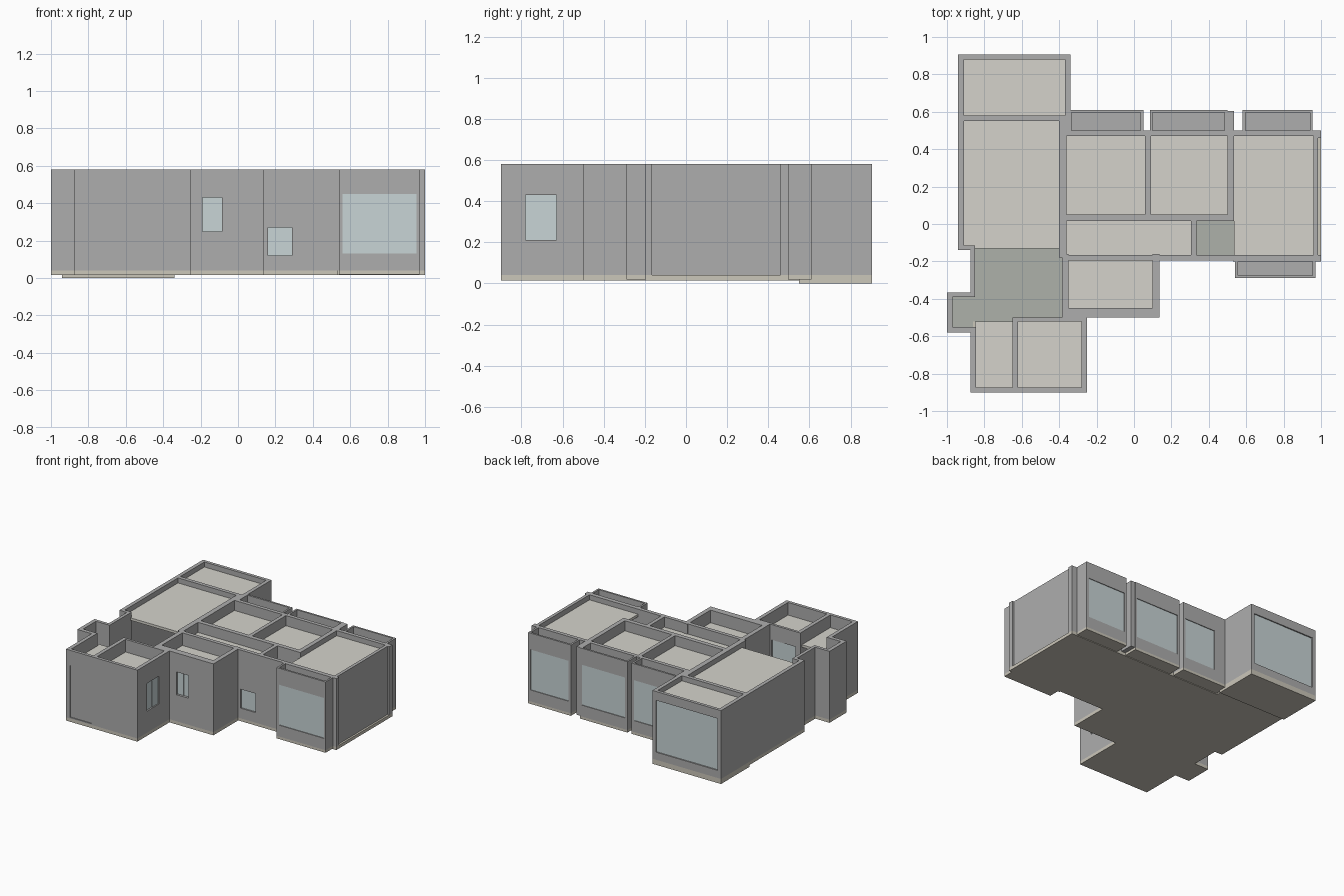
import bpy, bmesh

if "Cube" in bpy.data.objects:
    bpy.data.objects.remove(bpy.data.objects["Cube"])

TOP, BASE = 0.58, 0.04


def material(name, rgb):
    m = bpy.data.materials.new(name)
    m.diffuse_color = (*rgb, 1)
    m.use_nodes = True
    m.node_tree.nodes["Principled BSDF"].inputs["Base Color"].default_value = m.diffuse_color
    return m


WALL = material("wall_grey", (0.42, 0.42, 0.42))
SLAB = material("slab_beige", (0.60, 0.57, 0.49))
CEIL = material("ceiling_cream", (0.66, 0.65, 0.60))
FLOOR = material("floor_grey_green", (0.42, 0.44, 0.40))
GLASS = material("glass_pale_blue", (0.58, 0.66, 0.67))


def build(name, boxes, mat):
    """One object made of boxes (x0, x1, y0, y1, z0, z1)."""
    bm = bmesh.new()
    for x0, x1, y0, y1, z0, z1 in boxes:
        vs = bmesh.ops.create_cube(bm, size=1)["verts"]
        for v in vs:
            v.co = ((x0 + x1) / 2 + v.co.x * (x1 - x0),
                    (y0 + y1) / 2 + v.co.y * (y1 - y0),
                    (z0 + z1) / 2 + v.co.z * (z1 - z0))
    me = bpy.data.meshes.new(name)
    bm.to_mesh(me)
    bm.free()
    me.materials.append(mat)
    ob = bpy.data.objects.new(name, me)
    bpy.context.collection.objects.link(ob)
    return ob


def wall(name, x0, x1, y0, y1, hole=None, fill=GLASS, base=BASE):
    """Straight wall, with an optional opening (a, b, z0, z1) filled by sashes."""
    if not hole:
        return build(name, [(x0, x1, y0, y1, base, TOP)], WALL)
    a, b, z0, z1 = hole
    along_x = x1 - x0 > y1 - y0

    def part(s, e, zl, zh, d0=0.0, d1=1.0):
        if along_x:
            return (s, e, y0 + d0 * (y1 - y0), y0 + d1 * (y1 - y0), zl, zh)
        return (x0 + d0 * (x1 - x0), x0 + d1 * (x1 - x0), s, e, zl, zh)

    s, e = (x0, x1) if along_x else (y0, y1)
    pieces = [part(s, a, base, TOP), part(b, e, base, TOP), part(a, b, z1, TOP)]
    if z0 > base + 0.001:
        pieces.append(part(a, b, base, z0))
    build(name, pieces, WALL)
    if fill is WALL:
        build(name + "_door", [part(a, b, z0, z1, 0.25, 0.75)], WALL)
    else:
        m = (a + b) / 2
        build(name + "_sashes", [part(a, m, z0, z1, 0.35, 0.6),
                                 part(m, b, z0, z1, 0.4, 0.65)], GLASS)


# Floor slabs
build("floor_slab", [(x0, x1, y0, y1, 0.015, BASE) for x0, x1, y0, y1 in [
    (-0.94, -0.36, -0.14, 0.55), (-0.875, -0.385, -0.5, -0.14), (-1, -0.875, -0.58, -0.365),
    (-0.875, -0.25, -0.9, -0.5), (-0.385, 0.135, -0.5, -0.19), (-0.385, 0.53, -0.19, 0.02),
    (-0.36, 0.53, 0.02, 0.5), (0.53, 1, -0.2, 0.5)]], SLAB)
build("balcony_slab", [(-0.94, -0.34, 0.55, 0.905, 0, BASE)], SLAB)
build("open_floor", [(-0.86, -0.38, -0.52, -0.13, 0.035, 0.046),
                     (-0.98, -0.86, -0.56, -0.38, 0.035, 0.046),
                     (0.32, 0.54, -0.17, 0.02, 0.035, 0.046)], FLOOR)

# Recessed ceilings: high in main rooms, lower elsewhere
for i, (x0, x1, y0, y1, z) in enumerate([
        (-0.915, -0.365, 0.575, 0.885, 0.54), (-0.915, -0.395, -0.13, 0.555, 0.54),
        (-0.365, 0.065, 0.045, 0.475, 0.50), (0.085, 0.505, 0.045, 0.475, 0.50),
        (0.535, 0.965, -0.17, 0.475, 0.54), (-0.365, 0.31, -0.165, 0.02, 0.50),
        (-0.355, 0.105, -0.455, -0.185, 0.48), (-0.625, -0.275, -0.88, -0.515, 0.48),
        (-0.85, -0.645, -0.88, -0.52, 0.48)]):
    build(f"ceiling_{i + 1}", [(x0, x1, y0, y1, z - 0.02, z)], CEIL)

# Outer walls
wall("balcony_window_wall", -0.94, -0.34, 0.88, 0.905, (-0.91, -0.37, 0.10, 0.51))
wall("balcony_right_wall", -0.37, -0.34, 0.50, 0.905)
wall("left_wall", -0.94, -0.91, -0.14, 0.905)
wall("left_return_wall", -0.94, -0.85, -0.14, -0.115)
wall("hall_left_wall", -0.875, -0.85, -0.39, -0.115)
wall("alcove_back_wall", -1, -0.85, -0.39, -0.365)
wall("alcove_left_wall", -1, -0.97, -0.58, -0.365)
wall("alcove_front_wall", -1, -0.845, -0.58, -0.55)
wall("front_left_wall", -0.875, -0.845, -0.9, -0.55)
wall("front_wall", -0.875, -0.25, -0.9, -0.875, (-0.84, -0.65, 0.05, 0.46), WALL)
wall("kitchen_right_wall", -0.28, -0.25, -0.9, -0.5, (-0.78, -0.63, 0.21, 0.43))
wall("bath_front_wall", -0.385, 0.135, -0.5, -0.45, (-0.19, -0.085, 0.25, 0.43))
wall("bath_right_wall", 0.10, 0.135, -0.5, -0.16)
wall("bath_left_wall", -0.385, -0.35, -0.5, -0.16)
wall("middle_front_wall", -0.385, 0.56, -0.195, -0.165, (0.16, 0.29, 0.12, 0.27))
wall("right_room_front_wall", 0.53, 1.0, -0.2, -0.165)
wall("right_wall", 0.96, 0.985, -0.2, 0.5)
wall("right_wall_back_pier", 0.96, 1.0, 0.46, 0.5)
wall("back_wall", -0.36, 1.0, 0.47, 0.5)

# Inner walls
wall("kitchen_divider", -0.65, -0.62, -0.88, -0.5)
wall("kitchen_glass_wall", -0.64, -0.25, -0.52, -0.5, (-0.61, -0.40, 0.046, 0.46))
wall("balcony_inner_wall", -0.93, -0.35, 0.55, 0.58)
wall("living_right_wall", -0.40, -0.36, -0.18, 0.56)
wall("corridor_back_wall", -0.38, 0.53, 0.015, 0.05)
wall("corridor_end_wall", 0.305, 0.335, -0.18, 0.03)
wall("bedroom_divider", 0.06, 0.09, 0.03, 0.5)
wall("right_bedroom_divider", 0.50, 0.535, 0.015, 0.605)


def bay(name, x0, x1, inner, outer, a, b):
    """Projecting bay window box: slab, side walls, glazed face, lowered lid."""
    sign = 1 if outer > inner else -1
    lo, hi = sorted((inner, outer))
    face = sorted((outer - sign * 0.015, outer))
    build(name + "_slab", [(x0, x1, lo, hi, 0.02, BASE)], SLAB)
    wall(name + "_left_side", x0, x0 + 0.015, lo, hi)
    wall(name + "_right_side", x1 - 0.015, x1, lo, hi)
    wall(name + "_face", x0, x1, *face, (a, b, 0.13, 0.45))
    build(name + "_lid", [(x0 + 0.01, x1 - 0.01, lo, hi, 0.48, 0.50)], WALL)


# Bay windows
bay("front_bay", 0.54, 0.97, -0.195, -0.29, 0.56, 0.955)
bay("back_bay_left", -0.35, 0.05, 0.495, 0.61, -0.24, 0.03)
bay("back_bay_middle", 0.085, 0.50, 0.495, 0.61, 0.105, 0.485)
bay("back_bay_right", 0.58, 0.955, 0.495, 0.61, 0.60, 0.935)
